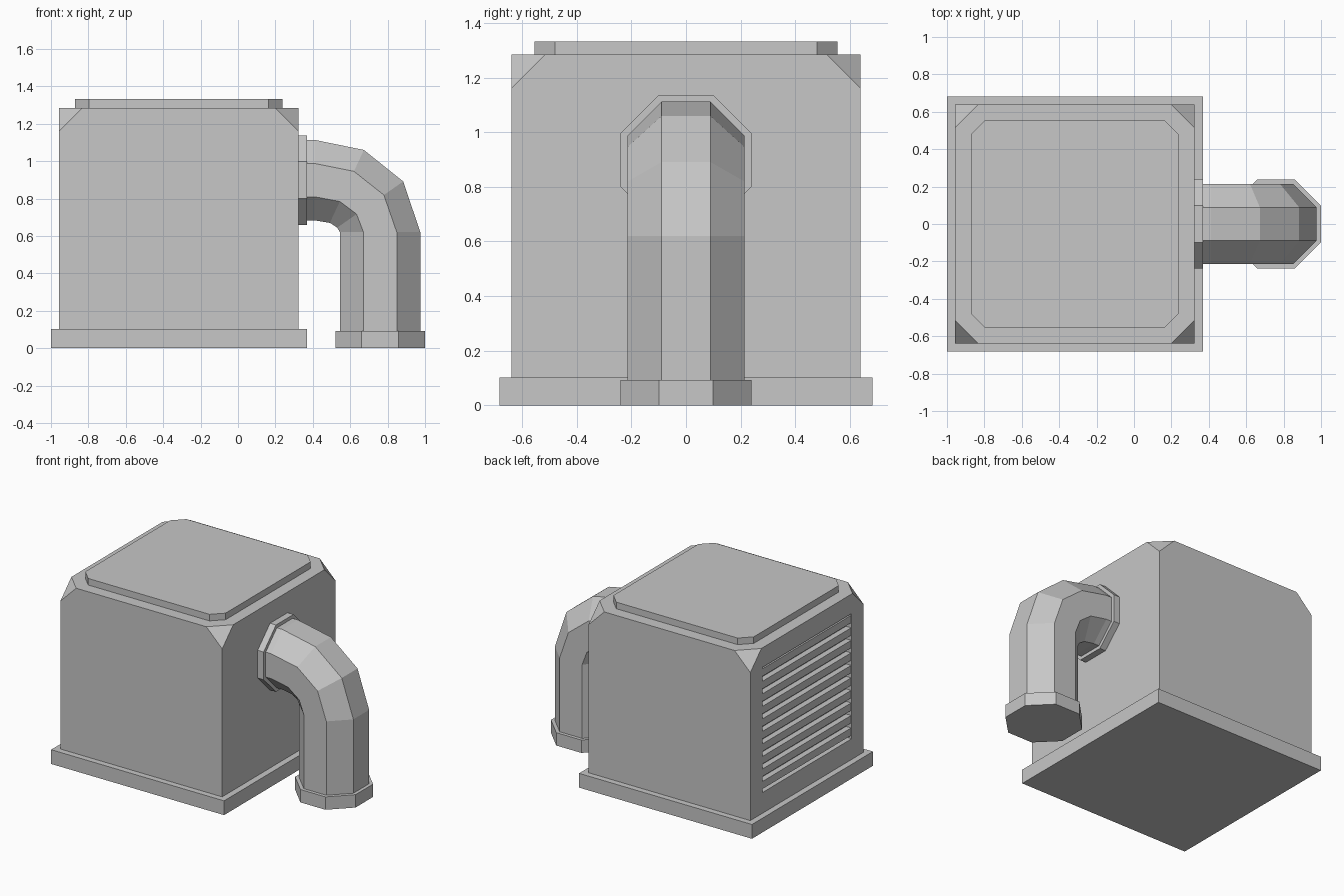
import bpy, bmesh, math
from mathutils import Vector

old = bpy.data.objects.get("Cube")
if old:
    bpy.data.objects.remove(old, do_unlink=True)

grey = bpy.data.materials.new("light_grey")
grey.use_nodes = True
colour = (0.57, 0.57, 0.57, 1)
grey.diffuse_color = colour
grey.node_tree.nodes["Principled BSDF"].inputs["Base Color"].default_value = colour

CX = -0.317   # centre of the housing along x


def finish(name, bm):
    bmesh.ops.recalc_face_normals(bm, faces=bm.faces)
    mesh = bpy.data.meshes.new(name)
    bm.to_mesh(mesh)
    bm.free()
    mesh.materials.append(grey)
    obj = bpy.data.objects.new(name, mesh)
    bpy.context.collection.objects.link(obj)
    return obj


def loft(name, rings):
    """Skin a list of equal-length point rings and cap both ends."""
    bm = bmesh.new()
    loops = [[bm.verts.new(p) for p in ring] for ring in rings]
    for a, b in zip(loops, loops[1:]):
        for i in range(len(a)):
            j = (i + 1) % len(a)
            bm.faces.new((a[i], a[j], b[j], b[i]))
    bm.faces.new(loops[0])
    bm.faces.new(loops[-1])
    return finish(name, bm)


def box(name, x0, x1, half_y, z0, z1):
    return loft(name, [[(x0, -half_y, z), (x1, -half_y, z),
                        (x1, half_y, z), (x0, half_y, z)] for z in (z0, z1)])


def octagon(centre, tilt, apothem):
    """Octagon in the plane spanned by y and a direction tilted in xz."""
    out = Vector((math.cos(tilt), 0, math.sin(tilt)))
    side = Vector((0, 1, 0))
    r = apothem / math.cos(math.pi / 8)
    angles = [math.pi * (2 * i + 1) / 8 for i in range(8)]
    return [Vector(centre) + r * (math.cos(a) * out + math.sin(a) * side) for a in angles]


# Base slab
box("base", -1.0, 0.368, 0.683, 0, 0.102)

# Housing with its four top corners sliced off
half, top, cut = 0.64, 1.285, 0.125
bm = bmesh.new()
for sx in (-1, 1):
    for sy in (-1, 1):
        for dx, dy, z in ((0, 0, 0.1), (0, 0, top - cut), (cut, 0, top), (0, cut, top)):
            bm.verts.new((CX + sx * (half - dx), sy * (half - dy), z))
bmesh.ops.convex_hull(bm, input=bm.verts[:])
bmesh.ops.dissolve_limit(bm, angle_limit=0.02, verts=bm.verts[:], edges=bm.edges[:])
housing = finish("housing", bm)

# Vent recess in the housing side
face_x, depth, vent_half, low, high = CX - half, 0.045, 0.505, 0.25, 1.145
cutter = box("vent_cutter", face_x - 0.1, face_x + depth, vent_half, low, high)
cutter.hide_render = True
boolean = housing.modifiers.new("vent_recess", 'BOOLEAN')
boolean.operation = 'DIFFERENCE'
boolean.solver = 'EXACT'
boolean.object = cutter
bpy.context.view_layer.objects.active = housing
bpy.ops.object.modifier_apply(modifier=boolean.name)
bpy.data.objects.remove(cutter, do_unlink=True)

# Louvre slats: wedges with a flat top and an undercut front
count = 10
pitch = (high - low) / count
back, front = face_x + depth, face_x + 0.004
for k in range(count):
    z = low + k * pitch
    ledge = z + pitch * 0.85
    loft(f"vent_slat_{k + 1}", [[(back, y, z), (front, y, ledge - pitch * 0.6),
                                 (front, y, ledge), (back, y, ledge)]
                                for y in (-vent_half, vent_half)])

# Lid plate with clipped corners
hx, hy, clip = 0.555, 0.555, 0.075
outline = []
for sx, sy in ((1, 1), (-1, 1), (-1, -1), (1, -1)):
    pair = [(CX + sx * hx, sy * (hy - clip)), (CX + sx * (hx - clip), sy * hy)]
    outline += pair if sx * sy > 0 else pair[::-1]
loft("lid", [[(x, y, z) for x, y in outline] for z in (top - 0.01, 1.332)])

# Bent octagonal pipe
path = [(0.33, 0.898, 90), (0.413, 0.898, 90), (0.582, 0.865, 65),
        (0.707, 0.768, 35), (0.76, 0.62, 0), (0.76, 0.02, 0)]
loft("pipe", [octagon((x, 0, z), math.radians(t), 0.215) for x, z, t in path])

# Pipe collars at the wall and at the ground
loft("wall_collar", [octagon((x, 0, 0.898), math.pi / 2, 0.239) for x in (0.315, 0.37)])
loft("ground_collar", [octagon((0.76, 0, z), 0, 0.239) for z in (0, 0.092)])
